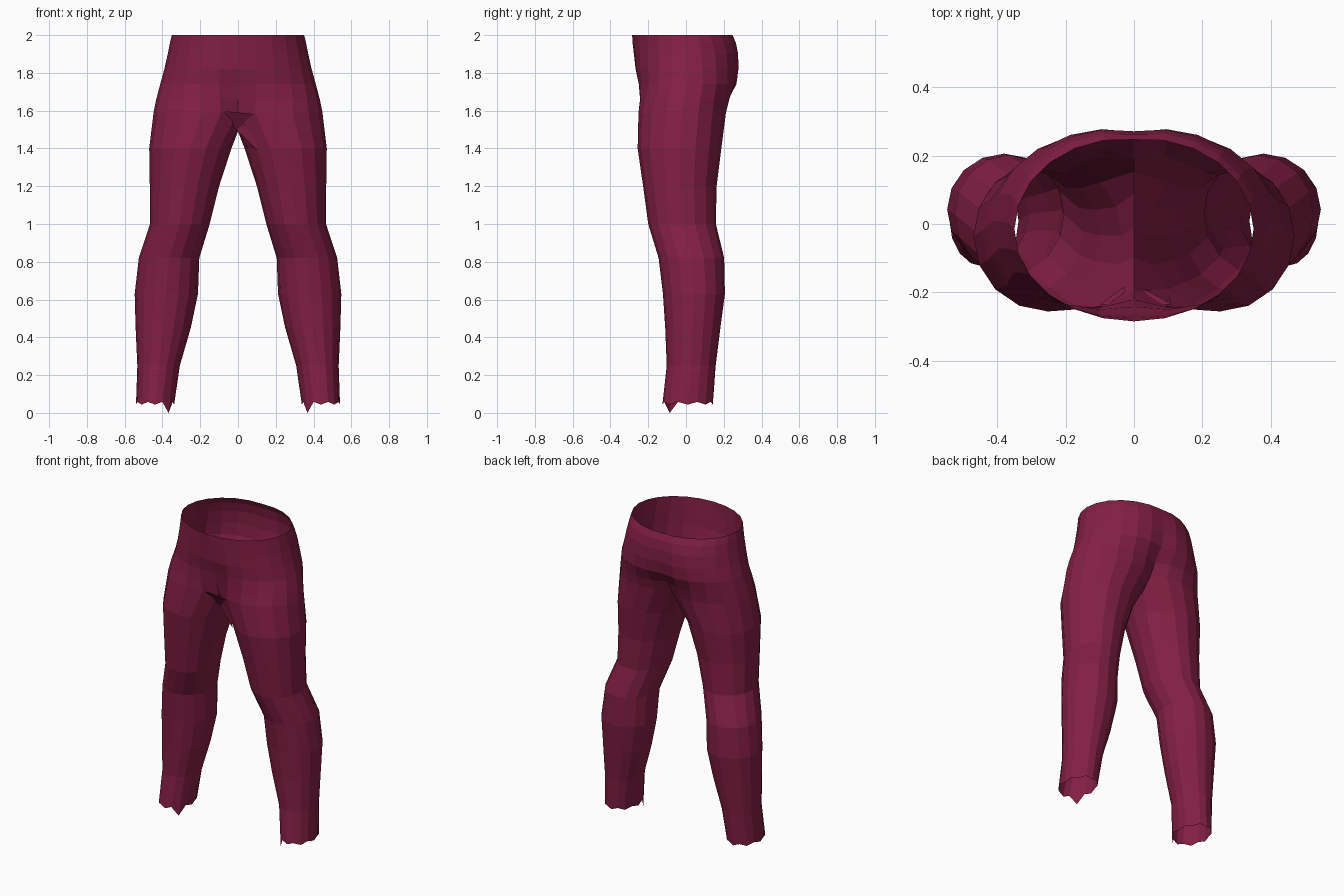
import bpy, bmesh
from math import sin, cos, radians

if "Cube" in bpy.data.objects:
    bpy.data.objects.remove(bpy.data.objects["Cube"])

cloth = bpy.data.materials.new("wine_cloth")
cloth.diffuse_color = (0.23, 0.014, 0.057, 1)
cloth.use_nodes = True
cloth.node_tree.nodes["Principled BSDF"].inputs["Base Color"].default_value = cloth.diffuse_color

OUT = 12  # outer segments of half the body; a whole leg has 16

# torso rows: z, half width, front y, back y, front lobing, back lobing
TORSO = [(2.0, .35, -.285, .255, 0, .1), (1.96, .36, -.283, .275, 0, .15),
         (1.9, .372, -.28, .288, .05, .2), (1.82, .39, -.275, .29, .1, .25),
         (1.74, .412, -.262, .28, .25, .35), (1.66, .433, -.257, .24, .5, .7),
         (1.59, .447, -.256, .215, .85, .9)]
# leg rows: z, inner x, outer x, front y, back y
LEG = [(1.4, .035, .47, -.256, .187), (1.2, .1, .467, -.227, .162),
       (1.0, .15, .466, -.2, .158), (.82, .205, .525, -.145, .202),
       (.63, .212, .547, -.122, .206), (.45, .25, .542, -.11, .182),
       (.25, .308, .533, -.102, .157), (.05, .338, .54, -.125, .142)]


def mesh_object(name, bm):
    me = bpy.data.meshes.new(name)
    bm.to_mesh(me)
    bm.free()
    me.materials.append(cloth)
    ob = bpy.data.objects.new(name, me)
    bpy.context.collection.objects.link(ob)
    return ob


def torso_row(bm, z, w, yf, yb, lf, lb):
    row, yc, ry, rx = [], (yf + yb) / 2, (yb - yf) / 2, w / 1.7071
    for k in range(OUT + 1):
        a, b = radians(-90 + 15 * k), radians(-135 + 22.5 * k)
        t = lf + (lb - lf) * k / OUT
        x = (1 - t) * w * cos(a) + t * rx * (.7071 + cos(b))
        y = yc + ry * ((1 - t) * sin(a) + t * sin(b))
        row.append(bm.verts.new((0 if k in (0, OUT) else x, y, z)))
    return row


def leg_row(bm, z, xi, xo, yf, yb):
    row = []
    for k in range(16):
        b = radians(-135 + 22.5 * k)
        dz = 0
        if z < .1:  # ragged hem
            dz = -.05 if k == 0 else (.008 if k % 2 else -.006)
        row.append(bm.verts.new(((xi + xo) / 2 + (xo - xi) / 2 * cos(b),
                                 (yf + yb) / 2 + (yb - yf) / 2 * sin(b), z + dz)))
    return row


def bridge(bm, a, b, closed):
    n = len(a)
    for i in range(n if closed else n - 1):
        j = (i + 1) % n
        bm.faces.new((a[i], b[i], b[j], a[j]))


# half of the trousers, mirrored across x = 0
bm = bmesh.new()
rows = [torso_row(bm, *r) for r in TORSO]
for a, b in zip(rows, rows[1:]):
    bridge(bm, a, b, False)
# crotch seam closes the last torso row into the top of the leg
seam = [bm.verts.new((0, y, z)) for y, z in ((.09, 1.52), (-.01, 1.49), (-.1, 1.51))]
legs = [rows[-1] + seam] + [leg_row(bm, *r) for r in LEG]
for a, b in zip(legs, legs[1:]):
    bridge(bm, a, b, True)
bmesh.ops.recalc_face_normals(bm, faces=bm.faces)
trousers = mesh_object("trousers", bm)
mir = trousers.modifiers.new("mirror", 'MIRROR')
mir.use_clip = True
mir.merge_threshold = 0.001

# loose fold of cloth in front of the crotch
bm = bmesh.new()
v = [bm.verts.new(p) for p in ((-.1, -.236, 1.6), (-.01, -.17, 1.5),
                               (.1, -.2, 1.39), (.11, -.236, 1.58))]
bm.faces.new((v[0], v[1], v[3]))
bm.faces.new((v[1], v[2], v[3]))
mesh_object("crotch_fold", bm)
